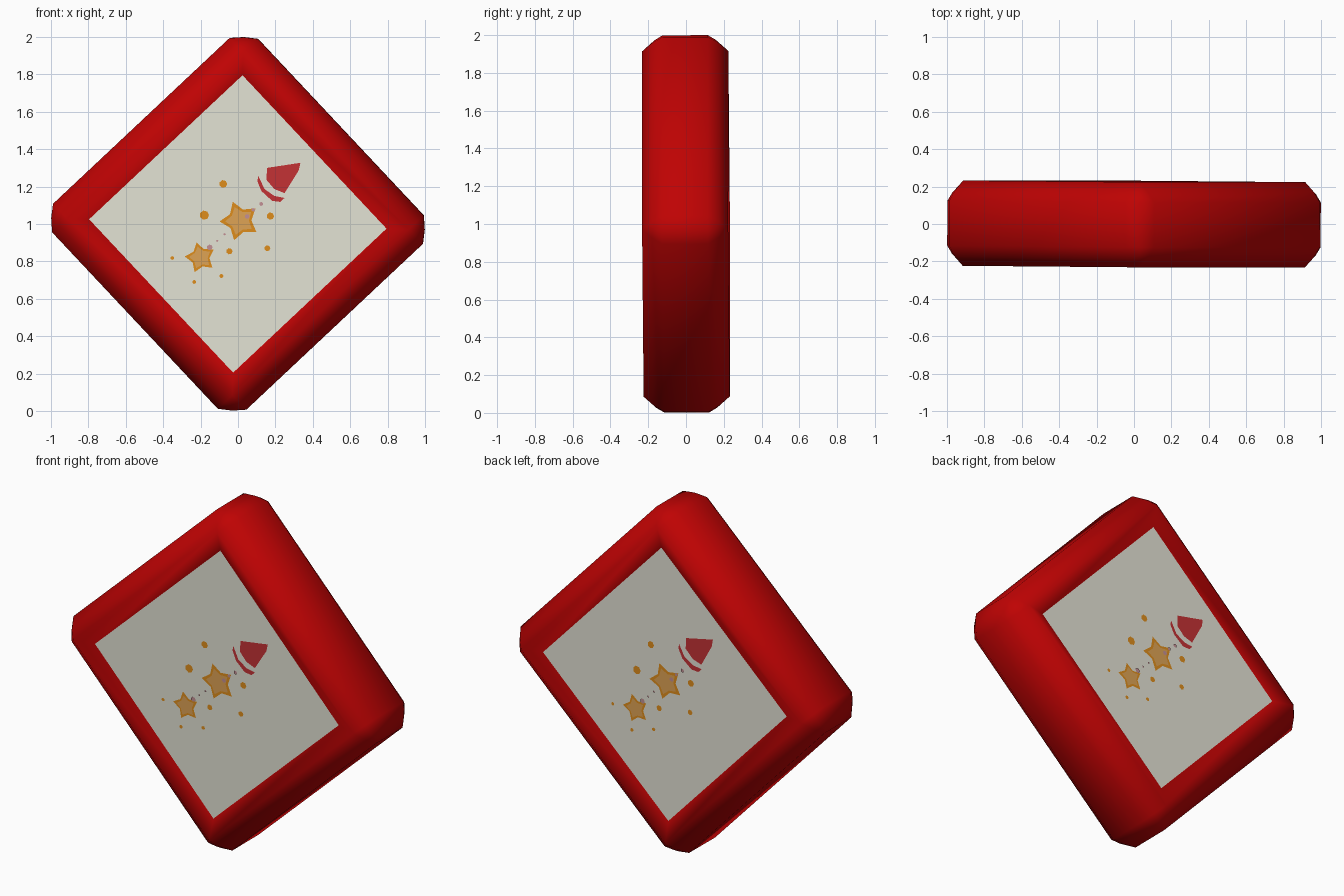
import bpy, bmesh, math
from mathutils import Matrix, Vector

if "Cube" in bpy.data.objects:
    bpy.data.objects.remove(bpy.data.objects["Cube"])

def material(name, rgb):
    m = bpy.data.materials.new(name)
    m.diffuse_color = (*rgb, 1)
    m.use_nodes = True
    m.node_tree.nodes["Principled BSDF"].inputs["Base Color"].default_value = m.diffuse_color
    return m

RED = material("frame red", (0.52, 0.0008, 0.001))
CREAM = material("panel cream", (0.775, 0.77, 0.668))
ROCKET = material("rocket red", (0.55, 0.032, 0.036))
ORANGE = material("star orange", (0.74, 0.27, 0.012))
TAN = material("star tan", (0.74, 0.37, 0.09))
MAUVE = material("spark mauve", (0.55, 0.28, 0.30))

HALF, DEPTH, PANEL = 0.755, 0.228, 0.5625
BEVEL, RECESS = 0.108, 0.033
ANGLE = math.radians(43.2)
# slight lean of the whole block, lifted to stand on the ground
PLACE = (Matrix.Translation((0, 0, 1.001)) @ Matrix.Rotation(-0.005, 4, 'Z')
         @ Matrix.Rotation(0.004, 4, 'X'))
SPIN = Matrix.Rotation(-ANGLE, 4, 'Y')
# half turn about the upright diagonal carries the front picture to the back
diag = ANGLE + math.pi / 4
TURN = Matrix.Rotation(math.pi, 4, Vector((math.cos(diag), 0, math.sin(diag))))

def add(name, bm, *mats):
    me = bpy.data.meshes.new(name)
    bm.to_mesh(me)
    bm.free()
    for m in mats:
        me.materials.append(m)
    ob = bpy.data.objects.new(name, me)
    bpy.context.collection.objects.link(ob)
    return ob

def decal(name, outlines, mat, level):
    """Flat cut-outs just above the front and back panels; outlines are x, z from centre."""
    for side, turn in (("front", Matrix()), ("back", TURN)):
        bm = bmesh.new()
        y = -(DEPTH - RECESS) - level
        for pts in outlines:
            f = bm.faces.new([bm.verts.new((x, y, z)) for x, z in pts])
            f.normal_update()
            if f.normal.y > 0:
                f.normal_flip()
        bmesh.ops.transform(bm, matrix=PLACE @ turn, verts=bm.verts)
        add(f"{side}_{name}", bm, mat)

def star(cx, cz, r, start, inner=0.58):
    pts = []
    for i in range(10):
        a = math.radians(start + 36 * i)
        k = r if i % 2 == 0 else r * inner
        pts.append((cx + k * math.cos(a), cz + k * math.sin(a)))
    return pts

def dot(cx, cz, r, n=7):
    return [(cx + r * math.cos(2 * math.pi * i / n),
             cz + r * math.sin(2 * math.pi * i / n)) for i in range(n)]

# red block standing on its corner, rounded, with sunken cream panels
bm = bmesh.new()
bmesh.ops.create_cube(bm, size=2)
bmesh.ops.scale(bm, vec=(HALF, DEPTH, HALF), verts=bm.verts)
bmesh.ops.bevel(bm, geom=bm.edges[:], offset=BEVEL, offset_type='OFFSET',
                segments=2, profile=0.3, affect='EDGES')
bm.normal_update()
for f in bm.faces:
    f.smooth = True
panels = [f for f in bm.faces if abs(f.normal.y) > 0.99 and f.calc_area() > 0.5]
bmesh.ops.inset_individual(bm, faces=panels, thickness=HALF - BEVEL - PANEL,
                           depth=-RECESS, use_even_offset=True)
for f in bm.faces:
    if abs(f.normal.y) > 0.99 and f.calc_area() > 0.5:
        f.material_index = 1
        f.smooth = False
bmesh.ops.transform(bm, matrix=PLACE @ SPIN, verts=bm.verts)
add("frame_block", bm, RED, CREAM)

# rocket nose cone and the curved band below it
decal("rocket_nose", [[(0.335, 0.327), (0.325, 0.285), (0.25, 0.165), (0.195, 0.187),
                       (0.152, 0.237), (0.157, 0.30)]], ROCKET, 0.002)
decal("rocket_band", [[(0.11, 0.257), (0.142, 0.187), (0.195, 0.15), (0.25, 0.139),
                       (0.228, 0.118), (0.184, 0.123), (0.126, 0.176), (0.104, 0.23)]],
      ROCKET, 0.002)

# two stars with paler centres
stars = [(0.01, 0.017, 0.108, 38), (-0.2, -0.18, 0.084, 32)]
decal("stars", [star(*p) for p in stars], ORANGE, 0.002)
decal("star_centres", [star(x, z, r * 0.72, a, 0.64) for x, z, r, a in stars], TAN, 0.004)

# orange sparks around the stars
sparks = [(-0.078, 0.214, 0.021), (-0.179, 0.047, 0.025), (0.174, 0.042, 0.02),
          (0.158, -0.13, 0.016), (-0.045, -0.146, 0.017), (-0.088, -0.278, 0.011),
          (-0.233, -0.31, 0.011), (-0.35, -0.182, 0.01)]
decal("sparks", [dot(*p) for p in sparks], ORANGE, 0.002)

# mauve trail between rocket and stars
trail = [(0.125, 0.107, 0.011), (0.083, 0.075, 0.01), (0.05, 0.04, 0.013),
         (-0.07, -0.055, 0.006), (-0.11, -0.09, 0.006), (-0.15, -0.125, 0.015)]
decal("trail", [dot(*p) for p in trail], MAUVE, 0.006)
